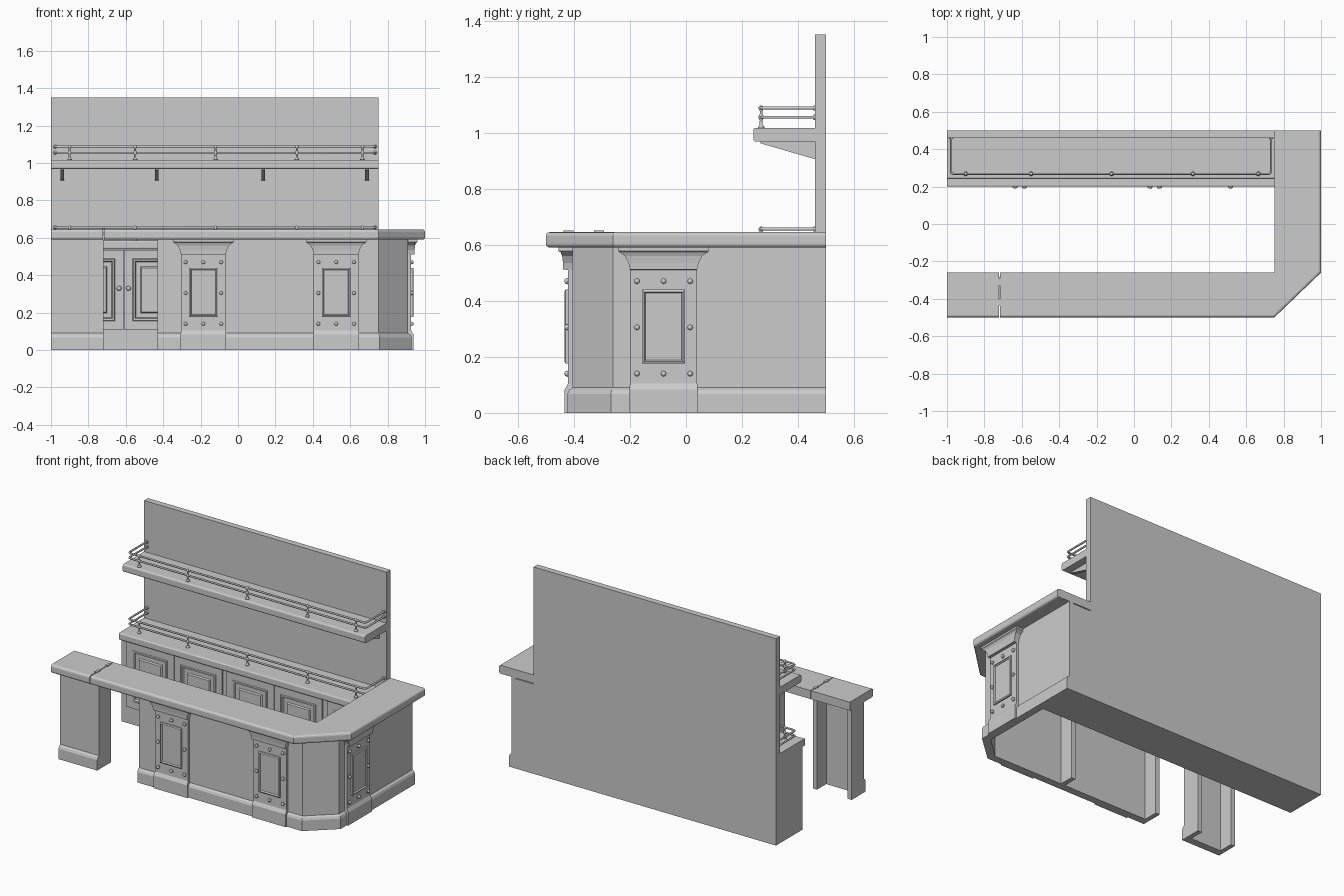
import bpy, bmesh, math
from mathutils import Vector, Matrix

if "Cube" in bpy.data.objects:
    bpy.data.objects.remove(bpy.data.objects["Cube"])


def finish(name, bm, mtx=None, smooth=False):
    bmesh.ops.recalc_face_normals(bm, faces=bm.faces)
    me = bpy.data.meshes.new(name)
    bm.to_mesh(me)
    bm.free()
    ob = bpy.data.objects.new(name, me)
    bpy.context.collection.objects.link(ob)
    if mtx:
        me.transform(mtx)
    if smooth:
        for p in me.polygons:
            p.use_smooth = True
    return ob


def loft(name, rings, mtx=None, smooth=False):
    """Skin between closed rings of equal length, with capped ends."""
    bm = bmesh.new()
    rows = [[bm.verts.new(p) for p in r] for r in rings]
    n = len(rows[0])
    for a, b in zip(rows, rows[1:]):
        for i in range(n):
            j = (i + 1) % n
            bm.faces.new((a[i], a[j], b[j], b[i]))
    bm.faces.new(rows[0])
    bm.faces.new(rows[-1])
    return finish(name, bm, mtx, smooth)


def box(name, x0, x1, y0, y1, z0, z1):
    return loft(name, [[(x0, y0, z), (x1, y0, z), (x1, y1, z), (x0, y1, z)] for z in (z0, z1)])


def slab(name, outline, z0, z1, on_edge, width=0.014):
    """Extruded outline whose exposed long edges are rounded."""
    ob = loft(name, [[(x, y, z) for x, y in outline] for z in (z0, z1)])
    bm = bmesh.new()
    bm.from_mesh(ob.data)
    edges = [e for e in bm.edges if abs(e.verts[0].co.z - e.verts[1].co.z) < 1e-4
             and all(on_edge(v.co) for v in e.verts)]
    bmesh.ops.bevel(bm, geom=edges, offset=width, segments=3, profile=0.5, affect='EDGES')
    bm.to_mesh(ob.data)
    bm.free()
    return ob


def sweep(name, path, profile):
    """Mitred sweep of (outward, z) profile along a plan path."""
    pts = [Vector(p) for p in path]
    norms = []
    for a, b in zip(pts, pts[1:]):
        d = (b - a).normalized()
        norms.append(Vector((d.y, -d.x)))
    rings = []
    for i, p in enumerate(pts):
        n1, n2 = norms[max(i - 1, 0)], norms[min(i, len(norms) - 1)]
        m = (n1 + n2) / (1 + n1.dot(n2))
        rings.append([(p.x + m.x * o, p.y + m.y * o, z) for o, z in profile])
    return loft(name, rings)


def panel(name, hw, hz, zc, steps, mtx):
    """Stepped rectangular panel facing -y; steps are (inset, outward)."""
    loft(name, [[((hw - i) * sx, -d, zc + (hz - i) * sz)
                 for sx, sz in ((-1, -1), (1, -1), (1, 1), (-1, 1))] for i, d in steps], mtx)


def lathe(name, prof, mtx, seg=10):
    """Turned part around local z; prof is (radius, z)."""
    loft(name, [[(r * math.cos(2 * math.pi * k / seg), r * math.sin(2 * math.pi * k / seg), z)
                 for k in range(seg)] for r, z in prof], mtx, seg > 6)


TO_FRONT = Matrix.Rotation(math.pi / 2, 4, 'X')   # local +z becomes -y

# counter tops with the clipped corner
outer = lambda c: c.y < -0.49 or c.x > 0.99
slab("counter_top", [(-0.717, -0.5), (0.75, -0.5), (1, -0.26), (1, 0.5), (0.75, 0.5),
                     (0.75, -0.26), (-0.717, -0.26)], 0.59, 0.645, outer)
slab("counter_top_left", [(-1, -0.5), (-0.722, -0.5), (-0.722, -0.26), (-1, -0.26)],
     0.59, 0.645, outer)
for y in (-0.42, -0.31):
    box("flap_hinge", -0.728, -0.711, y - 0.018, y + 0.018, 0.643, 0.65)

# counter walls with plinth moulding, open at the back
WALL = [(0.018, 0), (0.018, 0.068), (0.012, 0.082), (0, 0.09), (0, 0.592),
        (-0.03, 0.592), (-0.03, 0)]
sweep("counter_wall", [(-0.43, -0.405), (0.75, -0.405), (0.91, -0.26), (0.91, 0.5)], WALL)
sweep("left_post_wall", [(-1, -0.405), (-0.72, -0.405)], WALL)
for x in (-1, -0.75, -0.43, 0.21):
    box("counter_support", x, x + 0.03, -0.38, -0.28, 0, 0.592)

# pilasters: base, shaft, flared capital, framed panel and studs
RINGS = [(0.122, 0.028, 0), (0.122, 0.028, 0.083), (0.12, 0.016, 0.105), (0.12, 0.016, 0.51),
         (0.12, 0.033, 0.512), (0.125, 0.034, 0.535), (0.138, 0.037, 0.56),
         (0.155, 0.042, 0.572), (0.162, 0.05, 0.578), (0.162, 0.05, 0.592)]
SIDE = Matrix.Translation((0.91, -0.08, 0)) @ Matrix.Rotation(math.pi / 2, 4, 'Z')
for place in (Matrix.Translation((-0.185, -0.405, 0)), Matrix.Translation((0.525, -0.405, 0)), SIDE):
    loft("pilaster", [[(-w, 0.01, z), (w, 0.01, z), (w, -d, z), (-w, -d, z)]
                      for w, d, z in RINGS], place)
    panel("pilaster_frame", 0.077, 0.132, 0.308,
          [(0, 0.01), (0, 0.025), (0.008, 0.029), (0.013, 0.02), (0.02, 0.02)], place)
    for u in (-0.095, 0, 0.095):
        for z in (0.14, 0.305, 0.47):
            if u or z != 0.305:
                m = place @ Matrix.Translation((u, -0.014, z)) @ TO_FRONT
                lathe("stud_washer", [(0.014, 0), (0.014, 0.004)], m, 6)
                lathe("stud", [(0.010, 0.003), (0.010, 0.008), (0.007, 0.013), (0.002, 0.015)], m, 8)

# back cabinet with its lower worktop
box("back_cabinet", -1, 0.91, 0.225, 0.5, 0, 0.542)
slab("back_worktop", [(-1, 0.2), (0.91, 0.2), (0.91, 0.5), (-1, 0.5)], 0.54, 0.585,
     lambda c: c.y < 0.21, 0.008)

# panelled doors and knobs
DOOR = [(0, -0.005), (0, 0.01), (0.045, 0.01), (0.049, 0.015), (0.058, 0.015), (0.064, 0.004),
        (0.088, 0.004), (0.094, 0.012), (0.104, 0.012)]
for x, side in ((-0.785, 1), (-0.437, -1), (-0.063, 1), (0.285, -1), (0.665, -1)):
    panel("cabinet_door", 0.172, 0.212, 0.322, DOOR, Matrix.Translation((x, 0.225, 0)))
    lathe("door_knob", [(0.009, 0), (0.005, 0.004), (0.005, 0.01), (0.012, 0.015), (0.013, 0.02),
                        (0.009, 0.026), (0.003, 0.028)],
          Matrix.Translation((x + side * 0.149, 0.217, 0.33)) @ TO_FRONT)

# back board and shelf
box("back_board", -1, 0.75, 0.46, 0.5, 0.58, 1.35)
slab("upper_shelf", [(-1, 0.24), (0.75, 0.24), (0.75, 0.462), (-1, 0.462)], 0.968, 1.017,
     lambda c: c.y < 0.25, 0.01)
for x in (-0.94, -0.435, 0.135, 0.69):
    loft("shelf_bracket", [[(u, 0.265, 0.97), (u, 0.265, 0.962), (u, 0.462, 0.905), (u, 0.462, 0.97)]
                           for u in (x - 0.01, x + 0.01)])

# gallery rails on shelf and worktop
XL, XR, YF = -0.978, 0.733, 0.268
for base in (0.585, 1.017):
    for h in (0.038, 0.071):
        cu = bpy.data.curves.new("gallery_rail", 'CURVE')
        cu.dimensions = '3D'
        cu.bevel_depth = 0.006
        cu.bevel_resolution = 1
        cu.use_fill_caps = True
        path = [(XL, 0.462), (XL, YF + 0.012), (XL + 0.004, YF + 0.004), (XL + 0.012, YF),
                (XR - 0.012, YF), (XR - 0.004, YF + 0.004), (XR, YF + 0.012), (XR, 0.462)]
        sp = cu.splines.new('POLY')
        sp.points.add(len(path) - 1)
        for p, (x, y) in zip(sp.points, path):
            p.co = (x, y, base + h, 1)
        bpy.context.collection.objects.link(bpy.data.objects.new("gallery_rail", cu))
        for x in (XL, XR):
            lathe("rail_flange", [(0.01, 0), (0.01, 0.006)],
                  Matrix.Translation((x, 0.461, base + h)) @ TO_FRONT)
    for x in (-0.9, -0.55, -0.12, 0.315, 0.665):
        lathe("rail_post", [(0.012, 0), (0.012, 0.004), (0.006, 0.01), (0.005, 0.026), (0.009, 0.034),
                            (0.009, 0.042), (0.005, 0.05), (0.005, 0.06), (0.009, 0.067),
                            (0.009, 0.075), (0.003, 0.08)], Matrix.Translation((x, YF, base)))
